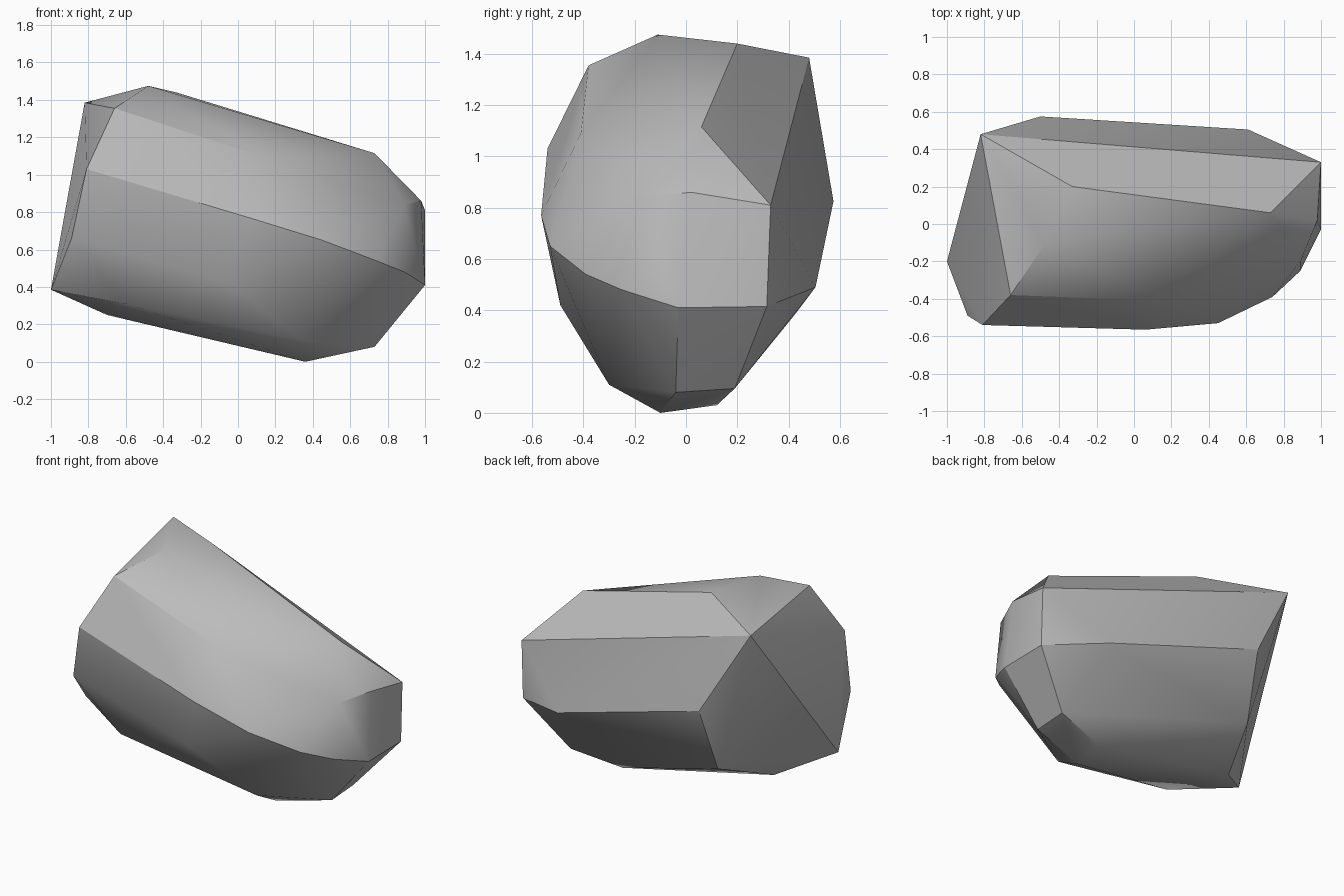
import bpy
import bmesh
import math

# Remove only the default cube
default_cube = bpy.data.objects.get("Cube")
if default_cube is not None:
    bpy.data.objects.remove(default_cube, do_unlink=True)


def make_material(name, colour):
    """Plain single-colour stone material."""
    material = bpy.data.materials.new(name)
    material.use_nodes = True
    material.diffuse_color = colour
    shader = material.node_tree.nodes["Principled BSDF"]
    shader.inputs["Base Color"].default_value = colour
    shader.inputs["Roughness"].default_value = 0.9
    return material


def build_boulder(name, corner_groups, material):
    """Wrap a tight convex skin around the chiselled corners."""
    bm = bmesh.new()
    for corners in corner_groups:
        for corner in corners:
            bm.verts.new(corner)
    hull = bmesh.ops.convex_hull(bm, input=bm.verts)

    # Drop any corner that ended up inside the skin
    inside = [v for v in bm.verts if not v.link_faces]
    bmesh.ops.delete(bm, geom=inside, context="VERTS")
    bmesh.ops.recalc_face_normals(bm, faces=bm.faces)

    mesh = bpy.data.meshes.new(name)
    bm.to_mesh(mesh)
    bm.free()
    mesh.materials.append(material)

    boulder = bpy.data.objects.new(name, mesh)
    bpy.context.collection.objects.link(boulder)
    return boulder


# Ridge along the sloping top
top_ridge = [
    (-.82, .48, 1.385), (-.48, -.11, 1.475), (-.66, -.38, 1.355),
    (-.33, .2, 1.44), (.73, .06, 1.115), (.15, -.41, 1.09),
]

# Rounded front flank
front_flank = [
    (-.81, -.54, 1.03), (-.89, -.49, .66), (.06, -.565, .77),
    (.45, -.53, .65), (-.04, -.49, .42), (-.6, -.4, .31),
]

# Blunt end on the left
blunt_end = [
    (1, .33, .81), (1, .315, .415), (1, -.03, .41), (.98, .02, .86),
    (.89, -.2, .84), (.89, -.25, .48), (.74, -.39, .54),
]

# Broad flat planes at the back and the slanted right end
back_planes = [
    (-.5, .575, .825), (.61, .505, .49), (-.54, .43, .39), (-1, -.2, .385),
]

# Keel the stone rests on
underside = [
    (.36, -.1, 0), (.35, -.3, .11), (.73, -.04, .08), (.73, .19, .095),
    (.39, .12, .03), (-.7, .06, .25),
]

stone_grey = make_material("stone grey", (.5, .5, .5, 1))
boulder = build_boulder(
    "boulder",
    [top_ridge, front_flank, blunt_end, back_planes, underside],
    stone_grey,
)

# Soft shading across shallow facets, crisp along the strong edges
bpy.ops.object.select_all(action="DESELECT")
boulder.select_set(True)
bpy.context.view_layer.objects.active = boulder
bpy.ops.object.shade_smooth_by_angle(angle=math.radians(30))
